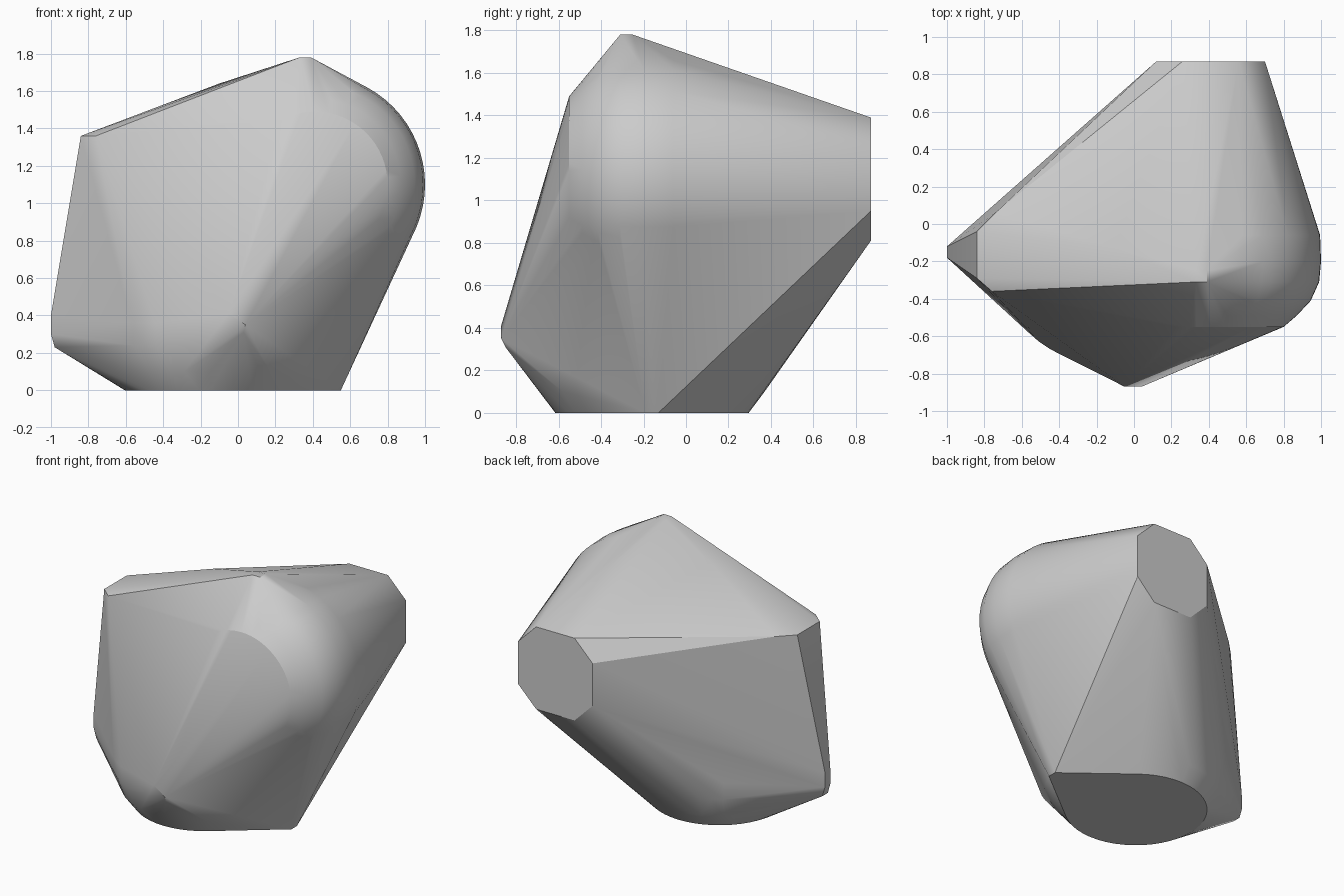
import bpy
import bmesh
import math
from mathutils import Vector

cube = bpy.data.objects.get("Cube")
if cube:
    bpy.data.objects.remove(cube)

points = []


def ring(center, radius, axis, sides=64):
    """Add a circle of hull points around the given axis."""
    for i in range(sides):
        a = math.tau * i / sides
        u, v = radius * math.cos(a), radius * math.sin(a)
        offset = (u, 0, v) if axis == "y" else (u, v, 0)
        points.append(Vector(center) + Vector(offset))


# Upper drum lying along y, with a rounded front rim
for y, r in ((-0.06, 0.585), (-0.20, 0.59), (-0.31, 0.58), (-0.41, 0.535),
             (-0.49, 0.46), (-0.55, 0.39)):
    ring((0.41, y, 1.10), r, "y")

# Lower upright drum with a rounded bottom rim
for z, r in ((0, 0.455), (0.10, 0.53), (0.24, 0.58), (0.36, 0.59)):
    ring((-0.15, -0.16, z), r, "z", 48)

# Octagonal back end
for a, b in ((0.29, 0.15), (0.15, 0.29)):
    for sx in (-1, 1):
        for sz in (-1, 1):
            points.append(Vector((0.41 + sx * a, 0.87, 1.10 + sz * b)))

# Small flat peak, and the narrow knob on the side
for s in (-0.03, 0.03):
    for t in (-0.03, 0.03):
        points.append(Vector((0.36 + s, -0.28 + t, 1.78)))
    for z in (0.30, 0.40):
        points.append(Vector((-1.0, -0.15 + s, z)))
    points.append(Vector((-0.98, -0.15 + s, 0.23)))

# Shoulder, front tip, roof crease and foot corners
for p in ((-0.84, -0.29, 1.36), (-0.84, -0.04, 1.36), (-0.76, -0.36, 1.36),
          (-0.74, 0.06, 1.36), (-0.05, -0.87, 0.41), (0.04, -0.87, 0.35),
          (0.03, -0.85, 0.31), (-0.10, -0.13, 1.64),
          (0.55, -0.13, 0), (0.55, -0.19, 0)):
    points.append(Vector(p))

# Wrap everything in one convex skin
bm = bmesh.new()
for p in points:
    bm.verts.new(p)
hull = bmesh.ops.convex_hull(bm, input=bm.verts[:])
inner = {e for e in hull["geom_interior"] + hull["geom_unused"]
         if isinstance(e, bmesh.types.BMVert)}
bmesh.ops.delete(bm, geom=list(inner), context="VERTS")
bmesh.ops.dissolve_limit(bm, angle_limit=math.radians(0.5),
                         verts=bm.verts[:], edges=bm.edges[:])
bmesh.ops.recalc_face_normals(bm, faces=bm.faces[:])
mesh = bpy.data.meshes.new("rounded_block")
bm.to_mesh(mesh)
bm.free()

block = bpy.data.objects.new("rounded_block", mesh)
bpy.context.collection.objects.link(block)

# Plain grey material
grey = bpy.data.materials.new("plain_grey")
grey.use_nodes = True
color = (0.6, 0.6, 0.6, 1)
grey.diffuse_color = color
grey.node_tree.nodes["Principled BSDF"].inputs["Base Color"].default_value = color
mesh.materials.append(grey)

# Soft rims, crisp corners
bpy.ops.object.select_all(action="DESELECT")
block.select_set(True)
bpy.context.view_layer.objects.active = block
bpy.ops.object.shade_smooth_by_angle(angle=math.radians(20))
